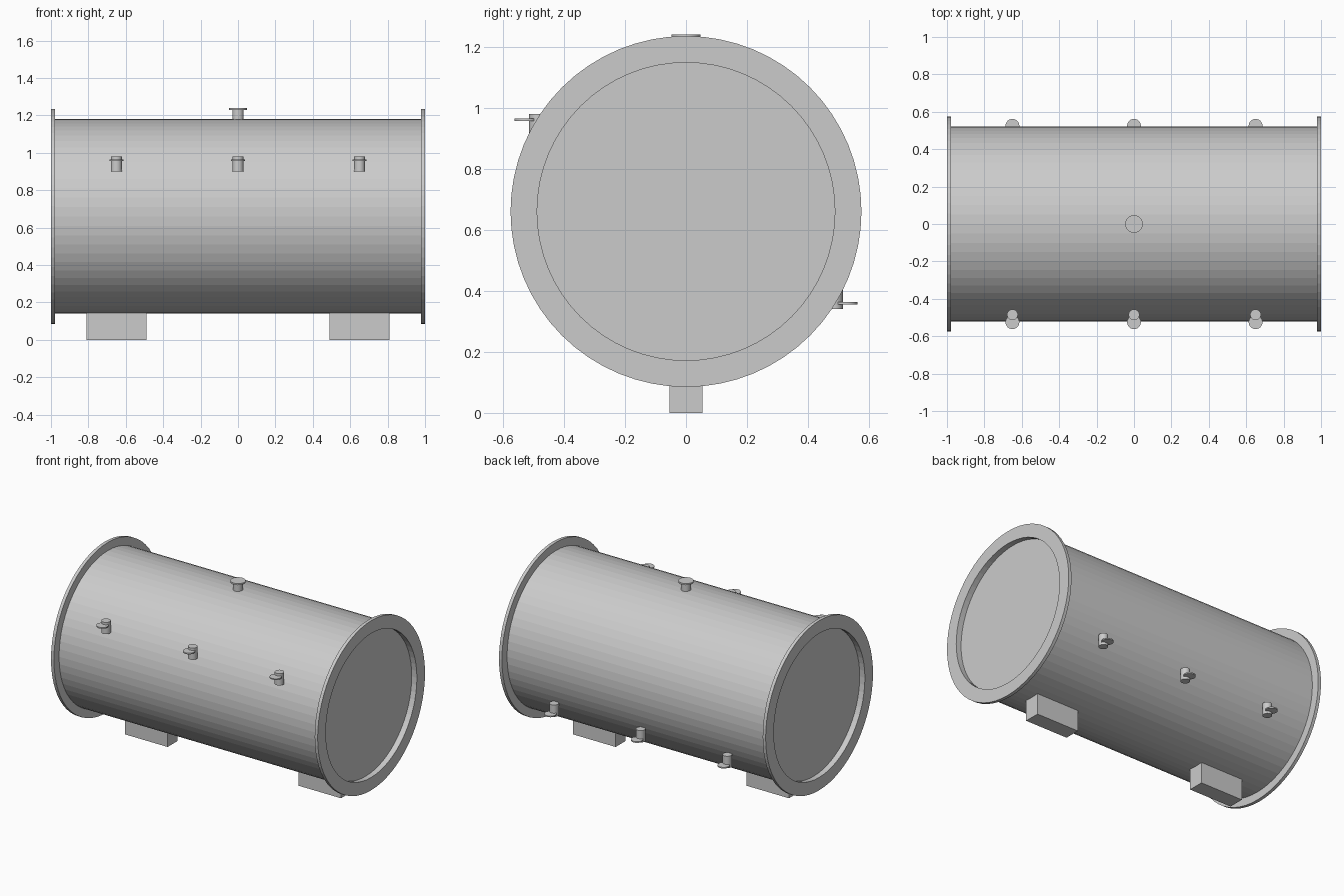
import bpy, bmesh, math

if "Cube" in bpy.data.objects:
    bpy.data.objects.remove(bpy.data.objects["Cube"])

CZ = 0.66   # height of the tank axis
SEG = 64


def lathe_x(name, profile, seg=SEG, closed=False):
    """Revolve (x, radius) points around the tank axis."""
    bm = bmesh.new()
    rings = []
    for x, r in profile:
        if r == 0:
            rings.append([bm.verts.new((x, 0, CZ))] * seg)
        else:
            rings.append([bm.verts.new((x, r * math.sin(2 * math.pi * i / seg),
                                        CZ + r * math.cos(2 * math.pi * i / seg)))
                          for i in range(seg)])
    pairs = list(zip(rings, rings[1:]))
    if closed:
        pairs.append((rings[-1], rings[0]))
    for a, b in pairs:
        for i in range(seg):
            j = (i + 1) % seg
            loop = list(dict.fromkeys((a[i], a[j], b[j], b[i])))
            bm.faces.new(loop)
    bmesh.ops.recalc_face_normals(bm, faces=bm.faces)
    return finish(name, bm)


def finish(name, bm):
    mesh = bpy.data.meshes.new(name)
    bm.to_mesh(mesh)
    bm.free()
    ob = bpy.data.objects.new(name, mesh)
    bpy.context.collection.objects.link(ob)
    return ob


def disc(name, x, y, z0, z1, r):
    """Upright cylinder between two heights."""
    bpy.ops.mesh.primitive_cylinder_add(vertices=32, radius=r, depth=abs(z1 - z0),
                                        location=(x, y, (z0 + z1) / 2))
    ob = bpy.context.object
    ob.name = name
    bpy.ops.object.shade_smooth_by_angle(angle=math.radians(30))
    return ob


# Tank shell with recessed end plates
lathe_x("tank_shell", [(-0.96, 0), (-0.96, 0.49), (-0.98, 0.49), (-0.98, 0.52),
                       (0.98, 0.52), (0.98, 0.49), (0.96, 0.49), (0.96, 0)])

# End flanges
for side, s in (("left", -1), ("right", 1)):
    lathe_x(side + "_flange", [(s * 0.978, 0.488), (s * 0.978, 0.575),
                               (s * 1.0, 0.575), (s * 1.0, 0.488)], closed=True)

# Top filler neck and cap
disc("top_neck", 0, 0, 1.15, 1.235, 0.03)
disc("top_cap", 0, 0, 1.229, 1.24, 0.047)

# Side nozzles: upper front row, and lower back row turned half round the axis
for row, s in (("front", -1), ("back", 1)):
    for i, x in enumerate((-0.65, 0, 0.65)):
        disc(f"{row}_nozzle_pipe_{i + 1}", x, s * 0.485, CZ - s * 0.24, CZ - s * 0.32, 0.029)
        disc(f"{row}_nozzle_flange_{i + 1}", x, s * 0.525, CZ - s * 0.296, CZ - s * 0.304, 0.037)

# Support feet
for side, s in (("left", -1), ("right", 1)):
    bpy.ops.mesh.primitive_cube_add(size=1, location=(s * 0.65, 0, 0.075))
    foot = bpy.context.object
    foot.name = side + "_foot"
    foot.scale = (0.32, 0.107, 0.15)
